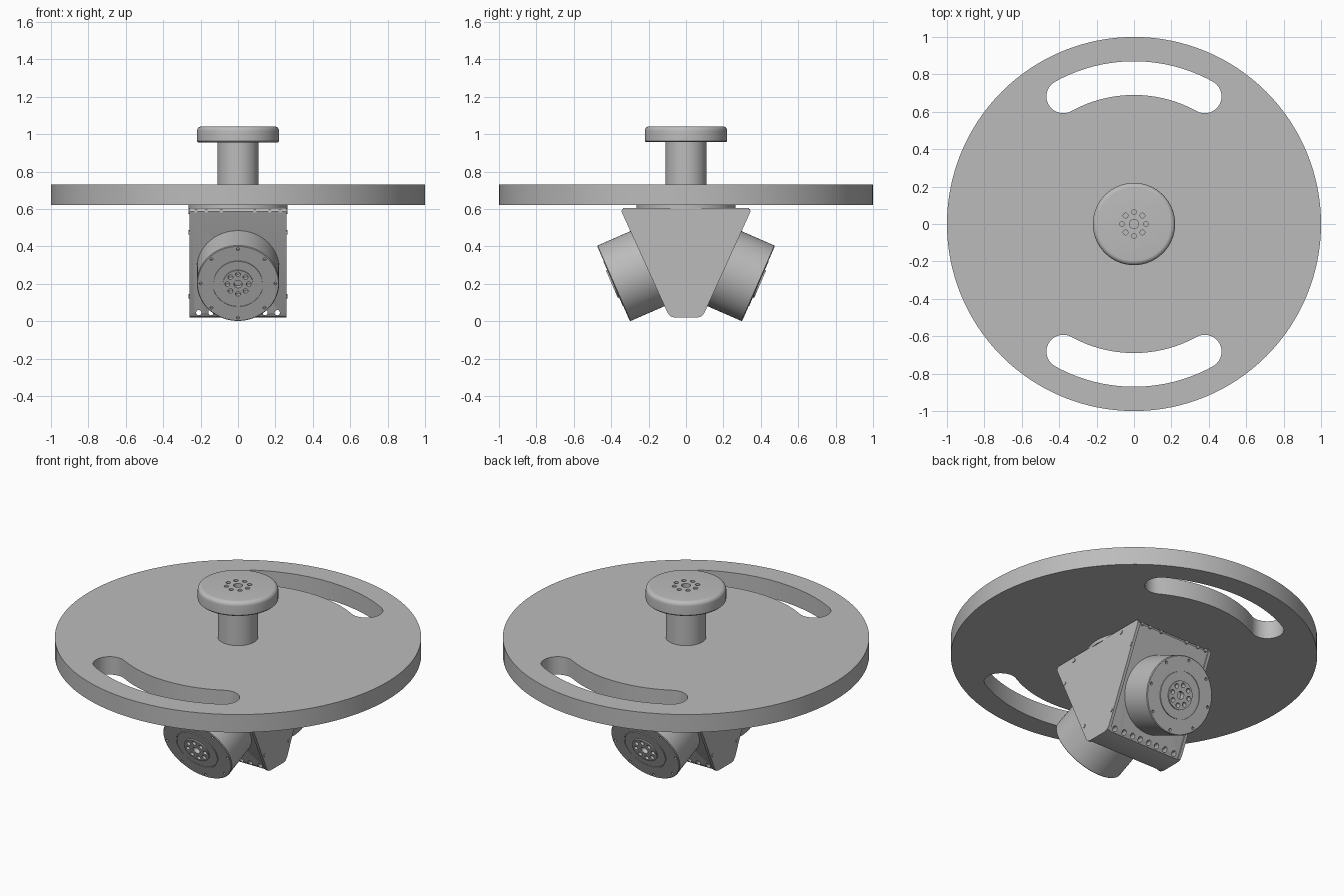
import bpy, bmesh
from math import sin, cos, pi, radians
from mathutils import Matrix, Vector

cube = bpy.data.objects.get("Cube")
if cube:
    bpy.data.objects.remove(cube)

grey = bpy.data.materials.new("machined grey")
grey.use_nodes = True
grey.diffuse_color = (0.5, 0.5, 0.5, 1)
grey.node_tree.nodes["Principled BSDF"].inputs["Base Color"].default_value = (0.5, 0.5, 0.5, 1)


def finish(name, bm):
    bmesh.ops.recalc_face_normals(bm, faces=bm.faces)
    mesh = bpy.data.meshes.new(name)
    bm.to_mesh(mesh)
    bm.free()
    mesh.materials.append(grey)
    obj = bpy.data.objects.new(name, mesh)
    bpy.context.collection.objects.link(obj)
    return obj


def smooth(obj):
    bpy.ops.object.select_all(action='DESELECT')
    obj.select_set(True)
    bpy.context.view_layer.objects.active = obj
    bpy.ops.object.shade_smooth_by_angle(angle=radians(30))


def cylinder(bm, r, z0, z1, at=Matrix(), segs=24):
    place = at @ Matrix.Translation((0, 0, (z0 + z1) / 2))
    bmesh.ops.create_cone(bm, cap_ends=True, segments=segs, radius1=r, radius2=r,
                          depth=z1 - z0, matrix=place)


def prism(bm, points, offset):
    face = bm.faces.new([bm.verts.new(p) for p in points])
    new = bmesh.ops.extrude_face_region(bm, geom=[face])["geom"]
    bmesh.ops.translate(bm, vec=offset, verts=[v for v in new if isinstance(v, bmesh.types.BMVert)])


def lathe(name, profile, at=Matrix(), segs=96):
    bm = bmesh.new()
    verts = [bm.verts.new((r, 0, z)) for r, z in profile]
    edges = [bm.edges.new(pair) for pair in zip(verts, verts[1:])]
    bmesh.ops.spin(bm, geom=verts + edges, cent=(0, 0, 0), axis=(0, 0, 1),
                   angle=2 * pi, steps=segs, use_merge=True)
    bmesh.ops.remove_doubles(bm, verts=bm.verts, dist=1e-5)
    bm.transform(at)
    return finish(name, bm)


def cut(obj, bm):
    cutter = finish("cutter", bm)
    mod = obj.modifiers.new("cut", 'BOOLEAN')
    mod.operation, mod.solver, mod.object = 'DIFFERENCE', 'EXACT', cutter
    bpy.context.view_layer.objects.active = obj
    bpy.ops.object.modifier_apply(modifier=mod.name)
    bpy.data.objects.remove(cutter)
    smooth(obj)


def ring(count, r, phase=0.0):
    for i in range(count):
        a = 2 * pi * (i + phase) / count
        yield Matrix.Translation((r * cos(a), r * sin(a), 0))


# Large round table with two curved slots
bm = bmesh.new()
cylinder(bm, 1, 0.622, 0.73, segs=128)
table = finish("round_table", bm)
bm = bmesh.new()
HALF, MID, WIDE, N = radians(29), 0.78, 0.09, 24
for side in (1, -1):
    def polar(r, a):
        return Vector((r * sin(a), side * r * cos(a), 0.5))
    sweep = [-HALF + 2 * HALF * i / N for i in range(N + 1)]
    outline = [polar(MID + WIDE, a) for a in sweep]
    for end in (1, -1):
        centre = polar(MID, end * HALF)
        for i in range(1, 16):
            t = pi * i / 16
            out = polar(1, end * HALF) - Vector((0, 0, 0.5))
            along = Vector((out.y * side, -out.x * side, 0)) * end
            outline.append(centre + WIDE * (end * cos(t) * out + sin(t) * along))
        if end == 1:
            outline += [polar(MID - WIDE, a) for a in reversed(sweep)]
    prism(bm, outline, (0, 0, 0.5))
cut(table, bm)

# Stem and rounded knob with a bolt circle
bm = bmesh.new()
cylinder(bm, 0.11, 0.725, 0.965, segs=64)
smooth(finish("stem", bm))
profile = [(0, 0.957), (0.213, 0.957), (0.22, 0.964)]
profile += [(0.195 + 0.025 * cos(i * pi / 12), 1.017 + 0.025 * sin(i * pi / 12)) for i in range(7)]
knob = lathe("knob", profile + [(0, 1.042)])
bm = bmesh.new()
cylinder(bm, 0.025, 1.01, 1.1)
for at in ring(8, 0.064):
    cylinder(bm, 0.013, 1.0, 1.1, at)
cut(knob, bm)

# Turntable flange under the table
bm = bmesh.new()
cylinder(bm, 0.265, 0.6, 0.626, segs=96)
smooth(finish("mounting_flange", bm))

# Tapered housing: recessed core between two side plates
half = [(0.06, 0.02), (0.083, 0.026), (0.098, 0.045), (0.335, 0.565), (0.345, 0.588), (0.335, 0.606)]


def housing(name, x0, x1, inset):
    bm = bmesh.new()
    pts = [(y - inset, z) for y, z in half]
    pts += [(-y, z) for y, z in reversed(pts)]
    prism(bm, [(x0, y, z) for y, z in pts], (x1 - x0, 0, 0))
    return finish(name, bm)


core = housing("housing_core", -0.243, 0.243, 0.008)
bm = bmesh.new()
turn = Matrix.Rotation(pi / 2, 4, 'X')
for x in (-0.21, -0.145, -0.085, -0.03, 0.03, 0.085, 0.145, 0.21):
    cylinder(bm, 0.014, -0.5, 0.5, Matrix.Translation((x, 0, 0.046)) @ turn)
cut(core, bm)

for side, label in ((1, "left"), (-1, "right")):
    smooth(housing(label + "_side_plate", side * 0.242, side * 0.26, 0))
    bm = bmesh.new()
    for y, z in ((0.2, 0.585), (0.28, 0.475), (0.115, 0.133)):
        for s in (1, -1):
            at = Matrix.Translation((side * 0.26, s * y, z)) @ Matrix.Rotation(pi / 2, 4, 'Y')
            cylinder(bm, 0.012, -0.004, 0.004, at, 16)
    smooth(finish(label + "_plate_screws", bm))

# Angled motors, one at the front and one at the back
TILT = radians(23.6)
for s, label in ((-1, "front"), (1, "back")):
    at = Matrix.Translation((0, s * 0.3875, 0.202)) @ Matrix.Rotation(-s * (pi / 2 + TILT), 4, 'X')
    motor = lathe(label + "_motor", [(0, -0.24), (0.22, -0.24), (0.22, -0.004), (0.216, 0),
                                     (0.135, 0), (0.135, -0.004), (0.13, -0.004), (0.13, 0.002),
                                     (0.08, 0.002), (0.08, 0.009), (0, 0.009)], at)
    bm = bmesh.new()
    cylinder(bm, 0.022, -0.02, 0.05, at)
    for spot in ring(8, 0.057):
        cylinder(bm, 0.013, -0.02, 0.05, at @ spot, 16)
    for spot in ring(8, 0.2):
        cylinder(bm, 0.008, -0.015, 0.05, at @ spot, 12)
    cut(motor, bm)

    # Screws along the upper edge of the housing
    bm = bmesh.new()
    for x in (0.09, 0.17, 0.225):
        for m in (1, -1):
            cylinder(bm, 0.01, -0.006, 0.003, Matrix.Translation((m * x, s * 0.337, 0.59)) @ turn, 12)
    smooth(finish(label + "_edge_screws", bm))
